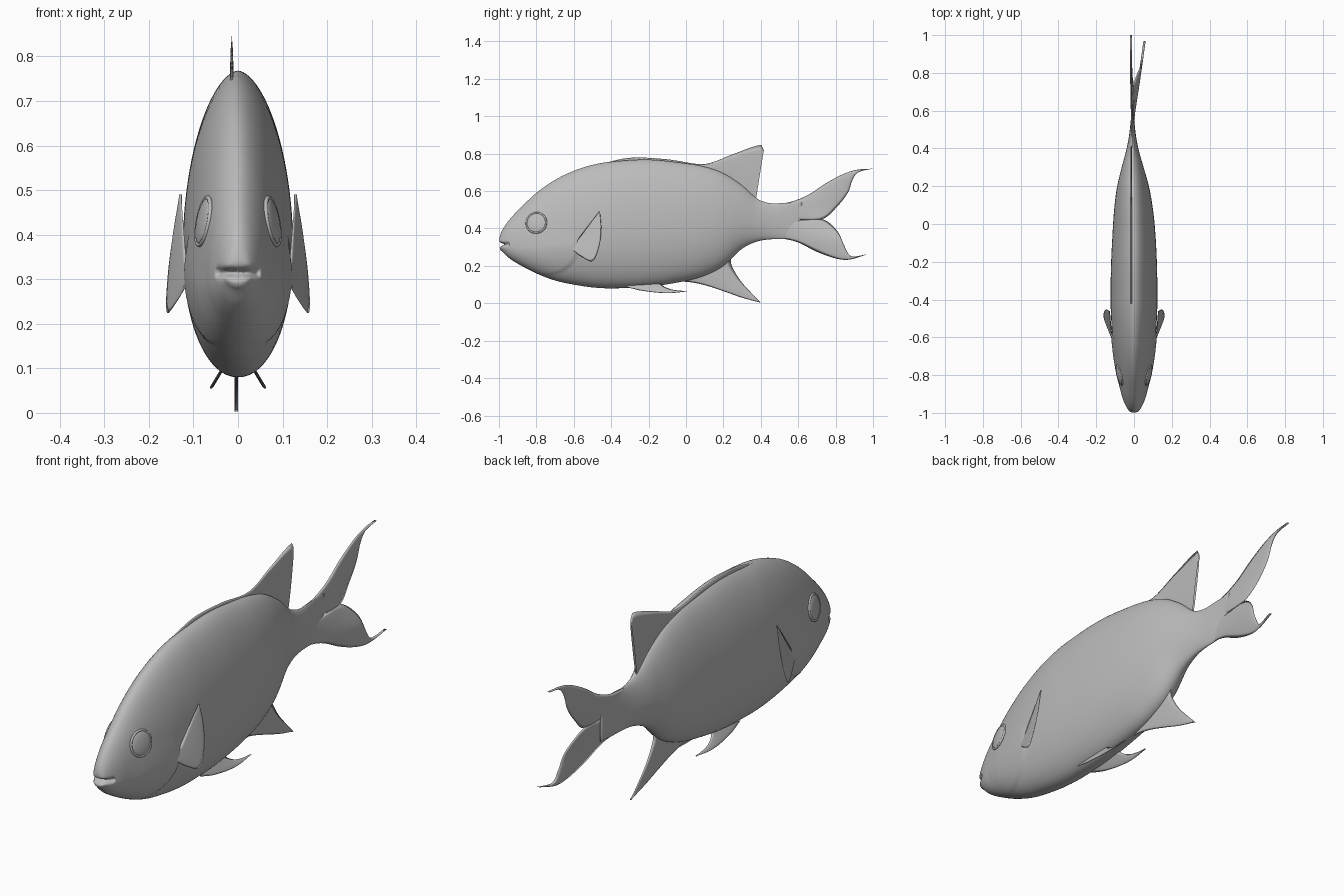
import bpy, bmesh, math
from mathutils import Vector
from mathutils.bvhtree import BVHTree

cube = bpy.data.objects.get("Cube")
if cube:
    bpy.data.objects.remove(cube)

grey = bpy.data.materials.new("plain_grey")
grey.use_nodes = True
colour = (0.5, 0.5, 0.5, 1)
grey.diffuse_color = colour
grey.node_tree.nodes["Principled BSDF"].inputs["Base Color"].default_value = colour


def clamp(value):
    return max(0.0, min(1.0, value))


def smooth(value):
    value = clamp(value)
    return value * value * (3 - 2 * value)


def add_object(name, bm):
    bmesh.ops.recalc_face_normals(bm, faces=bm.faces)
    for face in bm.faces:
        face.smooth = True
    mesh = bpy.data.meshes.new(name)
    bm.to_mesh(mesh)
    mesh.materials.append(grey)
    obj = bpy.data.objects.new(name, mesh)
    bpy.context.collection.objects.link(obj)
    return obj


def hermite(rows, knots, t):
    """Smoothly interpolate rows of values placed at the given knots."""
    i = 0
    while i < len(knots) - 2 and t > knots[i + 1]:
        i += 1

    def slope(k):
        lo, hi = max(k - 1, 0), min(k + 1, len(knots) - 1)
        return (Vector(rows[hi]) - Vector(rows[lo])) / (knots[hi] - knots[lo])

    span = knots[i + 1] - knots[i]
    u = clamp((t - knots[i]) / span)
    s = smooth(u)
    return (Vector(rows[i]).lerp(Vector(rows[i + 1]), s)
            + slope(i) * span * u * (1 - u) ** 2
            - slope(i + 1) * span * u * u * (1 - u))


def along(points, t):
    """Point on a smooth curve, parametrised by length."""
    knots = [0.0]
    for a, b in zip(points, points[1:]):
        knots.append(knots[-1] + math.dist(a, b))
    return hermite(points, knots, t * knots[-1])


# Body: y, top, bottom, half width
profile = [
    (-1, .325, .315, .004), (-.995, .36, .29, .022), (-.98, .395, .275, .035),
    (-.95, .44, .245, .05), (-.9, .495, .212, .067), (-.8, .59, .16, .088),
    (-.7, .66, .122, .104), (-.6, .708, .1, .115), (-.5, .74, .085, .121),
    (-.4, .757, .08, .124), (-.2, .768, .088, .121), (0, .748, .12, .11),
    (.1, .73, .148, .1), (.2, .695, .2, .084), (.3, .63, .292, .058),
    (.38, .56, .33, .036), (.45, .535, .342, .021), (.53, .537, .344, .011),
    (.62, .54, .35, .003)]
stations = [row[0] for row in profile]
dimensions = [row[1:] for row in profile]
RINGS, SIDES = 150, 96


def body_point(y, angle):
    top, bottom, width = hermite(dimensions, stations, y)
    middle = bottom + (top - bottom) * (.32 + .1 * smooth((y + .9) / .5))
    c, s = math.cos(angle), math.sin(angle)
    x = width * math.copysign(abs(c) ** (1.15 if s > 0 else .95), c)
    z = middle + s * (top - middle if s > 0 else middle - bottom)
    # gill cover edge
    r = math.hypot((y + .75) / .17, (z - .3) / .145)
    x *= 1 + .06 * smooth((1.04 - r) / .08) * clamp((.4 - z) / .1) * clamp((y + .88) / .08)
    # mouth groove
    y += .03 * math.exp(-((z - .315) / .009) ** 2) * smooth((-.94 - y) / .03)
    return x - .008 * smooth((y + .1) / .5), y, z


bm = bmesh.new()
rings = []
for i in range(RINGS + 1):
    y = -1 + 1.62 * (i / RINGS) ** 1.6
    rings.append([bm.verts.new(body_point(y, math.tau * j / SIDES)) for j in range(SIDES)])
for a, b in zip(rings, rings[1:]):
    for j in range(SIDES):
        k = (j + 1) % SIDES
        bm.faces.new((a[j], a[k], b[k], b[j]))
bm.faces.new(rings[0])
bm.faces.new(rings[-1])
add_object("body", bm)
surface = BVHTree.FromBMesh(bm)


# Fins: thin lens-shaped sheets ruled between two edge curves in the y-z plane
def fin(name, edge_a, edge_b, place_x, thickness=.008, steps=32, across=10):
    bm = bmesh.new()
    for side in (-1, 1):
        grid = []
        for i in range(steps + 1):
            a, b = along(edge_a, i / steps), along(edge_b, i / steps)
            row = []
            for j in range(across + 1):
                y, z = a.lerp(b, j / across)
                half = thickness / 2 * math.sin(math.pi * j / across) ** .5 if 0 < j < across else 0
                row.append(bm.verts.new((place_x(y, z) + side * half, y, z)))
            grid.append(row)
        for p, q in zip(grid, grid[1:]):
            for j in range(across):
                bm.faces.new((p[j], p[j + 1], q[j + 1], q[j]))
    bmesh.ops.remove_doubles(bm, verts=bm.verts, dist=.0004)
    return add_object(name, bm)


def tail_x(y, z):
    return -.01 - .006 * smooth((z - .45) / .2) + .066 * clamp((y - .5) / .47) * smooth((.52 - z) / .2)


tail_middle = [(.45, .44), (.6, .445), (.73, .45)]
fin("tail_upper_lobe",
    [(.45, .53), (.55, .54), (.65, .578), (.75, .643), (.85, .695), (.92, .715), (1, .72)],
    tail_middle + [(.82, .53), (.87, .6), (.89, .66), (.92, .7), (1, .72)], tail_x, .012)
fin("tail_lower_lobe",
    [(.45, .345), (.53, .343), (.6, .325), (.7, .275), (.8, .24), (.87, .233), (.97, .262)],
    tail_middle + [(.81, .385), (.85, .3), (.88, .253), (.97, .262)], tail_x, .012)
fin("dorsal_fin",
    [(-.46, .745), (-.3, .778), (-.1, .77), (.1, .745), (.25, .797), (.4, .847), (.416, .82)],
    [(-.46, .72), (-.2, .73), (.1, .69), (.25, .62), (.37, .53)],
    lambda y, z: -.014, .009)
fin("anal_fin",
    [(-.15, .11), (0, .115), (.1, .097), (.2, .065), (.3, .03), (.4, .003)],
    [(.25, .29), (.24, .22), (.26, .17), (.3, .11), (.35, .055), (.4, .003)],
    lambda y, z: -.004)

for label, sign in (("left", 1), ("right", -1)):
    fin(label + "_pectoral_fin",
        [(-.61, .3), (-.55, .38), (-.465, .49)],
        [(-.6, .28), (-.56, .25), (-.5, .225), (-.465, .3), (-.453, .4), (-.46, .49)],
        lambda y, z: sign * (.115 + .31 * (y + .6) - .16 * (z - .31)), .006)
    fin(label + "_pelvic_fin",
        [(-.33, .09), (-.24, .068), (-.1, .054), (.01, .064)],
        [(-.14, .13), (-.13, .1), (-.08, .075), (.01, .064)],
        lambda y, z: sign * (.04 + .6 * (.09 - z)))

    # Eye: shallow dome with a raised lid, laid on the head surface
    hit, normal, _, _ = surface.ray_cast(Vector((sign, -.8, .43)), Vector((-sign, 0, 0)))
    turn = normal.to_track_quat("Z", "Y")
    bm = bmesh.new()
    bmesh.ops.create_uvsphere(bm, u_segments=32, v_segments=16, radius=.053)
    bmesh.ops.scale(bm, vec=(1, 1, .2), verts=bm.verts)
    eye = add_object(label + "_eye", bm)
    bpy.ops.mesh.primitive_torus_add(major_radius=.054, minor_radius=.005,
                                     major_segments=40, minor_segments=10)
    lid = bpy.context.object
    lid.name = label + "_eyelid"
    lid.data.materials.append(grey)
    bpy.ops.object.shade_smooth()
    for part in (eye, lid):
        part.location = hit
        part.rotation_mode = "QUATERNION"
        part.rotation_quaternion = turn
